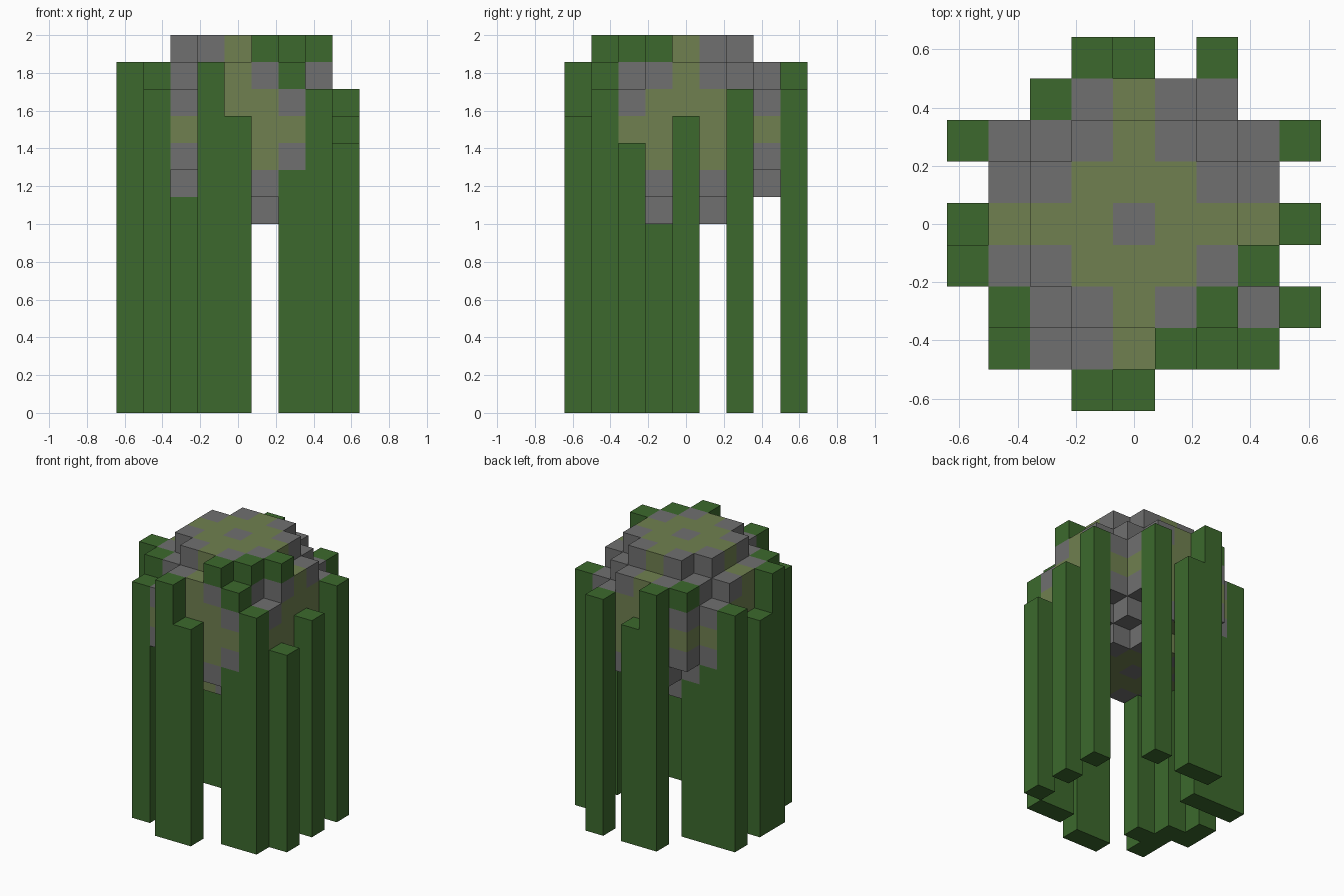
import bpy
import bmesh
from mathutils import Vector

cube = bpy.data.objects.get("Cube")
if cube:
    bpy.data.objects.remove(cube, do_unlink=True)

U = 2 / 14       # edge of one block
MID = 10         # layer of the ball's centre


def make_material(name, rgb):
    mat = bpy.data.materials.new(name)
    mat.use_nodes = True
    color = (*rgb, 1)
    mat.diffuse_color = color
    mat.node_tree.nodes["Principled BSDF"].inputs["Base Color"].default_value = color
    return mat


stone = make_material("stone_grey", (0.162, 0.162, 0.162))
moss = make_material("moss_olive", (0.162, 0.216, 0.08))
leaf = make_material("leaf_green", (0.045, 0.141, 0.026))


# Ball of blocks
N = range(-3, 4)
ball = {(x, y, MID + z) for x in N for y in N for z in N
        if x * x + y * y + z * z <= 14}


def is_moss(cell):
    """Bands through the middle planes and a patch around each pole."""
    a, b, c = sorted((abs(cell[0]), abs(cell[1]), abs(cell[2] - MID)))
    if (a, b) == (0, 0):
        return False
    return a == 0 or (a, b, c) == (1, 1, 3)


# Vine columns: position and number of blocks up from the ground
vine_heights = {
    (-1, -4): 13, (0, -4): 11,                                  # front
    (2, -3): 13, (3, -3): 12,                                   # front corner
    (4, -2): 10, (4, 0): 11, (4, 2): 12,                        # +x side
    (2, 4): 12, (0, 4): 11, (-1, 4): 13,                        # back
    (-4, 2): 12, (-3, 2): 9, (-2, 2): 8,                        # back corner
    (-4, 0): 11, (-4, -1): 13, (-3, -1): 8,                     # -x side
    (-3, -2): 13, (-3, -3): 12, (-2, -2): 8,
}
vines = {(x, y, z) for (x, y), h in vine_heights.items() for z in range(h)} - ball

# Loose leaf blocks on the shoulders of the ball
tufts = {(1, -3, 13), (2, -2, 13), (3, -1, 13), (-2, 3, 12)}

filled = ball | vines | tufts


def build_blocks(name, cells, materials, pick=lambda cell: 0):
    """Skin the outside of a set of blocks."""
    bm = bmesh.new()
    verts = {}

    def vert(p):
        key = tuple(round(2 * c) for c in p)
        if key not in verts:
            verts[key] = bm.verts.new((p.x * U, p.y * U, (p.z + 0.5) * U))
        return verts[key]

    for cell in sorted(cells):
        for axis in range(3):
            for side in (-1, 1):
                n = Vector((0, 0, 0))
                n[axis] = side
                if tuple(int(c + d) for c, d in zip(cell, n)) in filled:
                    continue
                s = Vector((0, 0, 0))
                s[(axis + 1) % 3] = 1
                t = n.cross(s)
                mid = Vector(cell) + n / 2
                ring = [mid + (a * s + b * t) / 2
                        for a, b in ((-1, -1), (1, -1), (1, 1), (-1, 1))]
                face = bm.faces.new([vert(p) for p in ring])
                face.material_index = pick(cell)
    mesh = bpy.data.meshes.new(name)
    bm.to_mesh(mesh)
    bm.free()
    for mat in materials:
        mesh.materials.append(mat)
    obj = bpy.data.objects.new(name, mesh)
    bpy.context.collection.objects.link(obj)
    return obj


build_blocks("stone_ball", ball, [stone, moss], lambda cell: int(is_moss(cell)))
build_blocks("hanging_vines", vines, [leaf])
build_blocks("leaf_tufts", tufts, [leaf])
